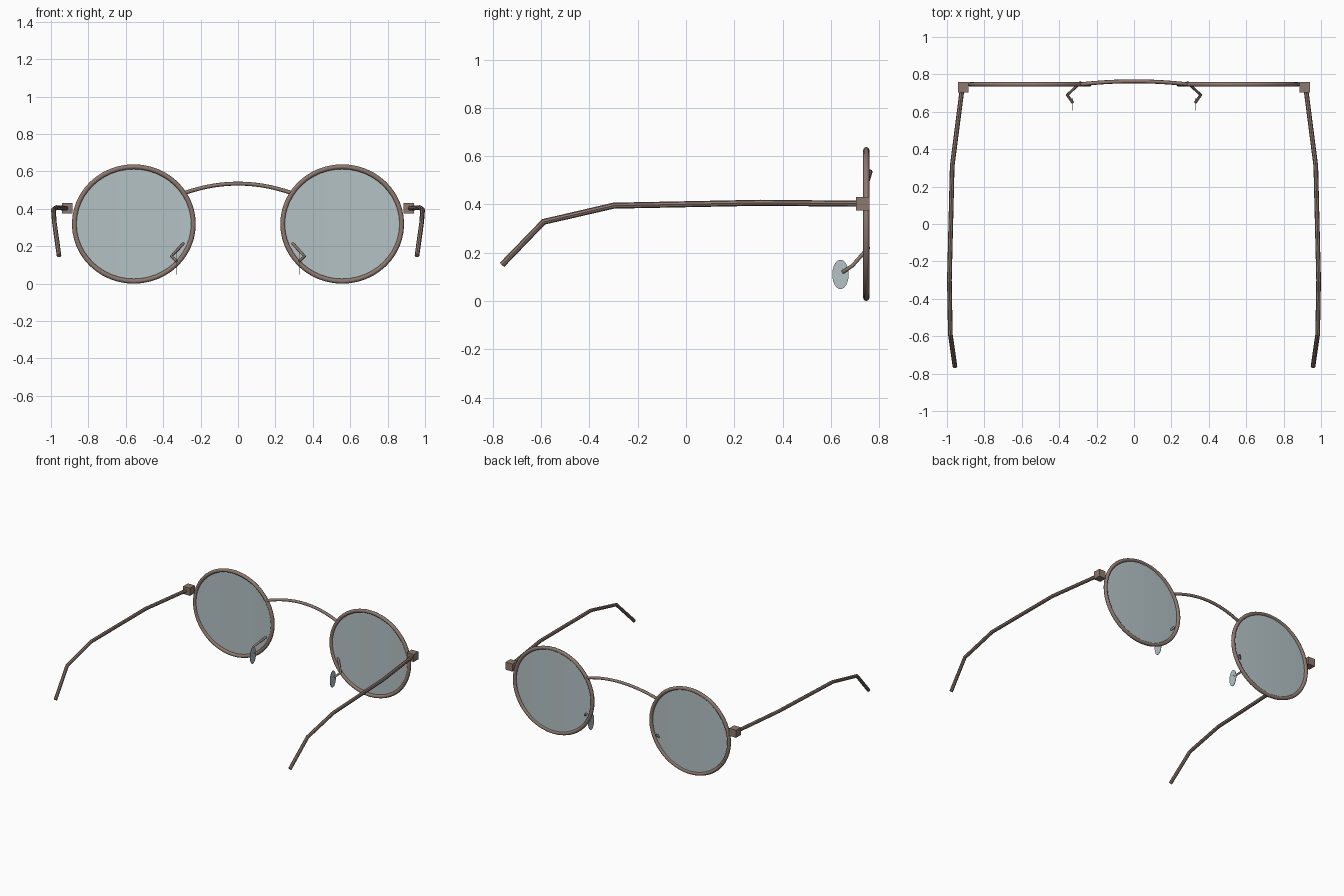
import bpy, bmesh, math
from mathutils import Vector

if "Cube" in bpy.data.objects:
    bpy.data.objects.remove(bpy.data.objects["Cube"], do_unlink=True)


def material(name, color):
    m = bpy.data.materials.new(name)
    m.use_nodes = True
    m.diffuse_color = color
    m.node_tree.nodes["Principled BSDF"].inputs["Base Color"].default_value = color
    return m


metal = material("copper brown metal", (0.27, 0.19, 0.16, 1))
glass = material("pale blue grey glass", (0.46, 0.54, 0.56, 1))

RIM_Y, RIM_X, RIM_Z = 0.747, 0.557, 0.319
RX, RZ = 0.318, 0.306


def tube(name, points, radius, closed=False, smooth=True):
    """Round wire swept along a path."""
    curve = bpy.data.curves.new(name, "CURVE")
    curve.dimensions = "3D"
    curve.bevel_depth = radius
    curve.bevel_resolution = 2
    curve.use_fill_caps = True
    spline = curve.splines.new("POLY")
    spline.points.add(len(points) - 1)
    for p, co in zip(spline.points, points):
        p.co = (*co, 1)
    spline.use_cyclic_u = closed
    spline.use_smooth = smooth
    obj = bpy.data.objects.new(name, curve)
    bpy.context.collection.objects.link(obj)
    curve.materials.append(metal)
    return obj


def mesh_object(name, bm, mat, smooth=False):
    bmesh.ops.recalc_face_normals(bm, faces=bm.faces)
    mesh = bpy.data.meshes.new(name)
    bm.to_mesh(mesh)
    bm.free()
    mesh.materials.append(mat)
    for f in mesh.polygons:
        f.use_smooth = smooth
    obj = bpy.data.objects.new(name, mesh)
    bpy.context.collection.objects.link(obj)
    return obj


def lens(name, s, columns=24):
    """Slightly bowed oval sheet made of upright strips."""
    bm = bmesh.new()
    previous = None
    for i in range(columns + 1):
        a = math.pi * max(0.02, min(0.98, i / columns))
        x = s * RIM_X + RX * math.cos(a)
        y = RIM_Y - 0.004 + 0.008 * math.sin(a) ** 2
        h = RZ * math.sin(a)
        pair = [bm.verts.new((x, y, RIM_Z + k * h)) for k in (-1, 1)]
        if previous:
            bm.faces.new((previous[0], pair[0], pair[1], previous[1]))
        previous = pair
    return mesh_object(name, bm, glass, True)


def nose_pad(name, s):
    """Thin oval plate facing sideways."""
    bm = bmesh.new()
    ring = []
    for i in range(24):
        a = math.tau * i / 24
        ring.append(bm.verts.new((s * 0.325, 0.64 + 0.034 * math.cos(a),
                                  0.11 + 0.061 * math.sin(a))))
    face = bm.faces.new(ring)
    out = bmesh.ops.extrude_face_region(bm, geom=[face])["geom"]
    moved = [v for v in out if isinstance(v, bmesh.types.BMVert)]
    bmesh.ops.translate(bm, verts=moved, vec=(s * 0.003, 0, 0))
    return mesh_object(name, bm, glass)


# Parts that repeat on both sides
for side, s in (("left", 1), ("right", -1)):
    angles = [math.tau * i / 48 for i in range(48)]
    tube(side + "_rim", [(s * RIM_X + RX * math.cos(a), RIM_Y,
                          RIM_Z + RZ * math.sin(a)) for a in angles], 0.013, True)
    lens(side + "_lens", s)

    # Hinge block
    bm = bmesh.new()
    bmesh.ops.create_cube(bm, size=0.056)
    bmesh.ops.translate(bm, verts=bm.verts, vec=(s * 0.913, 0.732, 0.403))
    mesh_object(side + "_hinge", bm, metal)

    # Temple arm with bent ear end
    path = [(0.92, 0.715, 0.403), (0.972, 0.31, 0.407), (0.987, -0.30, 0.395),
            (0.982, -0.59, 0.328), (0.957, -0.762, 0.15)]
    tube(side + "_temple", [(s * x, y, z) for x, y, z in path], 0.0125, smooth=False)

    # Nose pad and its wire
    wire = [(0.285, 0.757, 0.222), (0.357, 0.69, 0.147), (0.328, 0.65, 0.12)]
    tube(side + "_pad_wire", [(s * x, y, z) for x, y, z in wire], 0.008)
    nose_pad(side + "_nose_pad", s)

# Arched bridge between the rims
arch = []
for i in range(17):
    t = i / 8 - 1
    drop = t * t
    arch.append((0.285 * t, 0.763 - 0.016 * drop, 0.535 - 0.05 * drop))
tube("bridge", arch, 0.0105)
